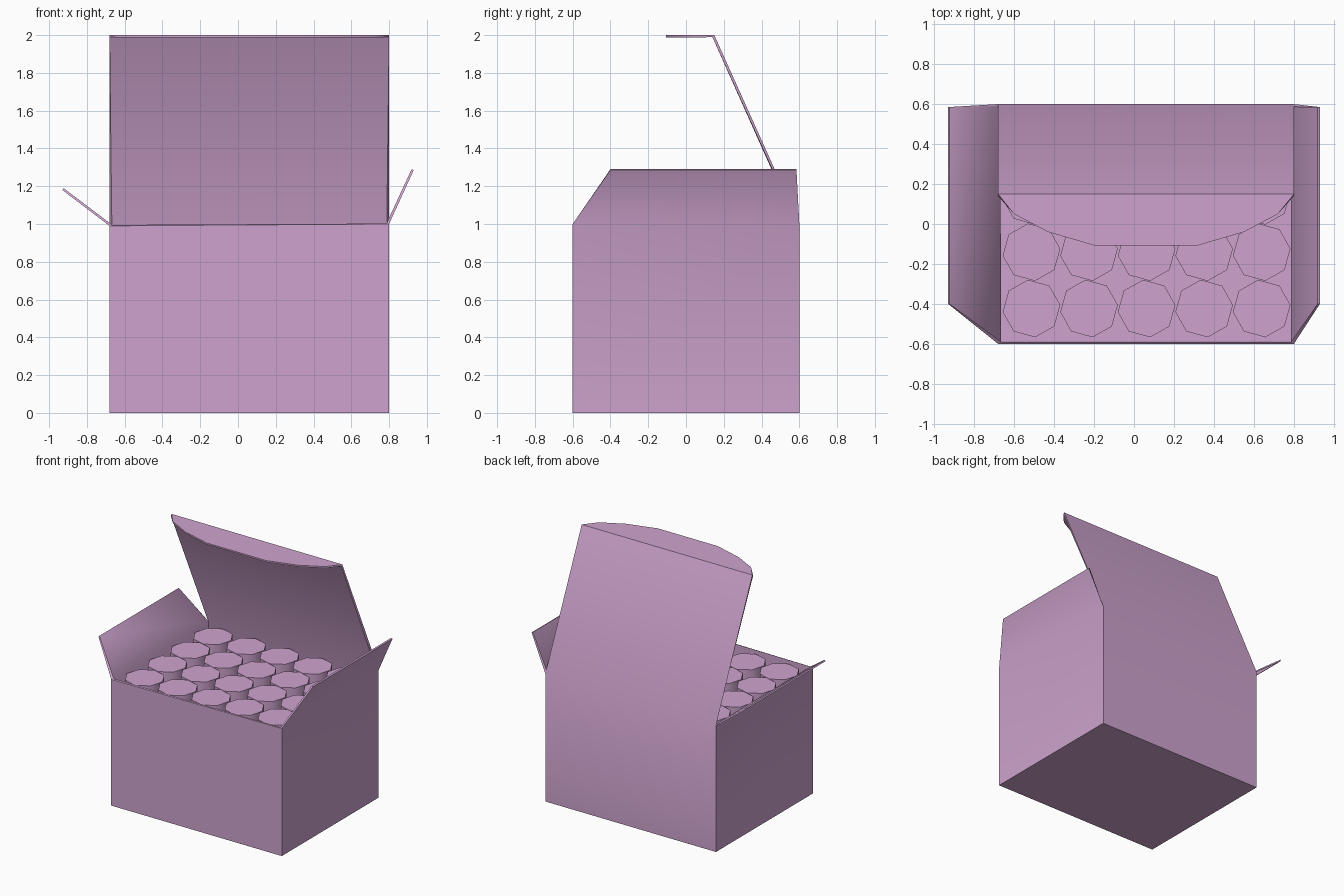
import bpy, bmesh, math
from mathutils import Matrix

if "Cube" in bpy.data.objects:
    bpy.data.objects.remove(bpy.data.objects["Cube"])

mat = bpy.data.materials.new("lilac card")
mat.diffuse_color = (0.62, 0.37, 0.62, 1)
mat.use_nodes = True
mat.node_tree.nodes["Principled BSDF"].inputs["Base Color"].default_value = mat.diffuse_color

X0, X1, Y, T = -0.68, 0.80, 0.60, 0.012


def add_object(name, mesh):
    ob = bpy.data.objects.new(name, mesh)
    bpy.context.collection.objects.link(ob)
    bpy.ops.object.select_all(action='DESELECT')
    ob.select_set(True)
    bpy.context.view_layer.objects.active = ob
    return ob


# Open carton: one folded card sheet, thickened inward
pts = {
    'A': (X0, -Y, 0), 'B': (X1, -Y, 0), 'C': (X1, Y, 0), 'D': (X0, Y, 0),
    'E': (X0, -Y, 0.99), 'F': (X1, -Y, 1), 'G': (X1, Y, 1), 'H': (X0, Y, 0.99),
    'f': (0.93, -0.40, 1.285), 'g': (0.93, 0.585, 1.285),
    'e': (-0.93, -0.40, 1.18), 'h': (-0.93, 0.585, 1.18),
    'I': (X0, 0.15, 2), 'J': (X1, 0.15, 2),
    # curved edge of the tuck tab
    '1': (-0.60, 0.05, 2), '2': (-0.43, -0.04, 2), '3': (-0.20, -0.107, 2),
    '4': (0.32, -0.107, 2), '5': (0.55, -0.04, 2), '6': (0.72, 0.05, 2),
}
panels = ["ADCB", "ABFE", "BCGF", "CDHG", "DAEH",   # floor and walls
          "FGgf", "HEeh",                           # side flaps
          "GHIJ", "JI123456"]                       # lid and tuck tab
bm = bmesh.new()
verts = {k: bm.verts.new(p) for k, p in pts.items()}
for panel in panels:
    bm.faces.new([verts[k] for k in panel])
mesh = bpy.data.meshes.new("open_carton")
bm.to_mesh(mesh)
bm.free()
mesh.materials.append(mat)
carton = add_object("open_carton", mesh)
sol = carton.modifiers.new("card thickness", 'SOLIDIFY')
sol.thickness = T
sol.offset = -1
sol.use_even_offset = True
bpy.ops.object.modifier_apply(modifier=sol.name)
bpy.ops.object.shade_smooth_by_angle(angle=math.radians(60))

# Eight-sided cans packed in a 5 by 4 grid
bottom, top = T, 0.98
bm = bmesh.new()
bmesh.ops.create_cone(bm, cap_ends=True, segments=8, radius1=0.145, radius2=0.145,
                      depth=top - bottom, matrix=Matrix.Rotation(math.radians(7), 4, 'Z'))
can_mesh = bpy.data.meshes.new("can")
bm.to_mesh(can_mesh)
bm.free()
can_mesh.materials.append(mat)
for row in range(4):
    for col in range(5):
        can = add_object(f"can_{row + 1}_{col + 1}", can_mesh)
        can.location = (-0.513 + 0.288 * col, -0.423 + 0.282 * row, (top + bottom) / 2)
bpy.ops.object.shade_smooth_by_angle(angle=math.radians(60))
